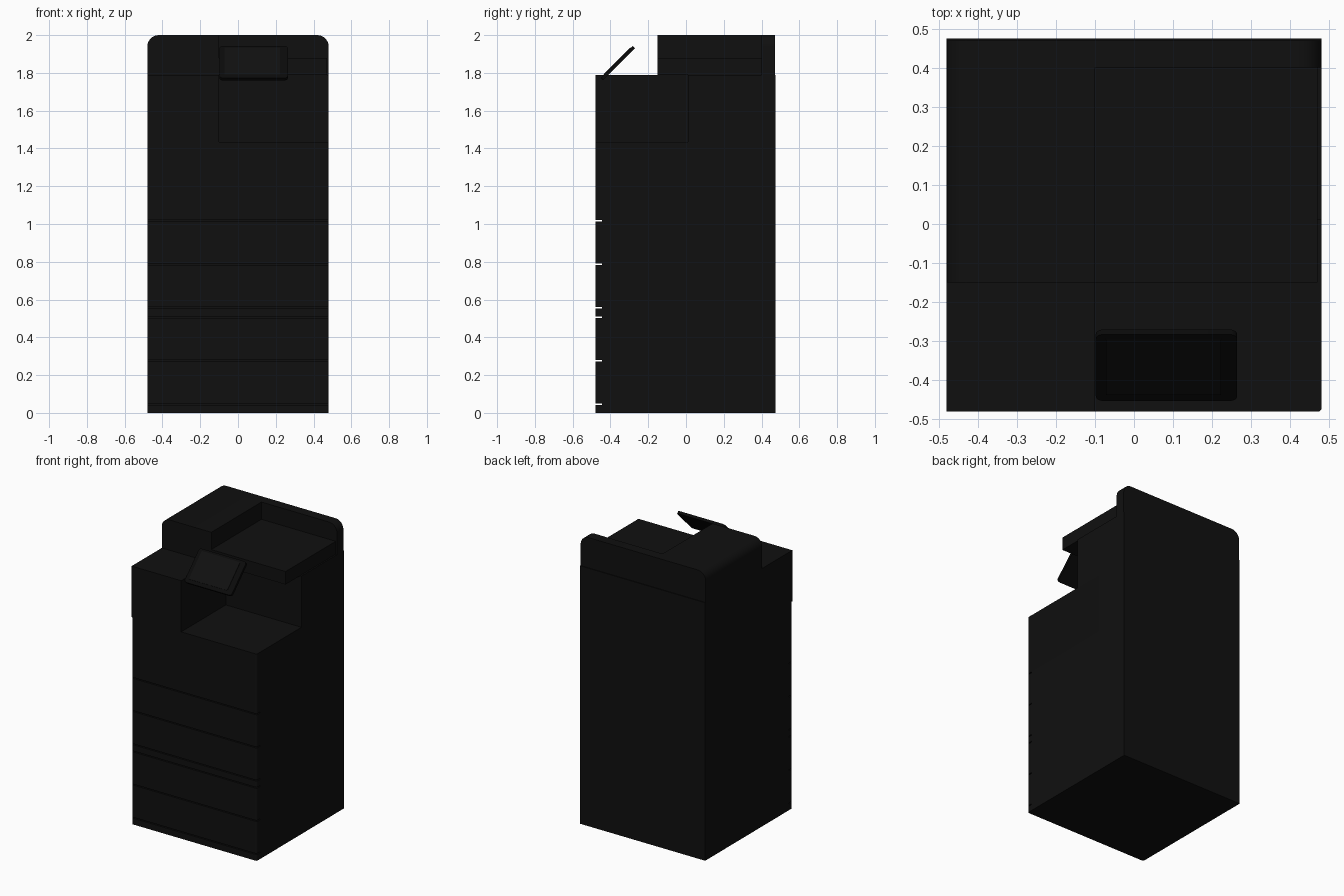
import bpy, bmesh, math
from mathutils import Matrix, Vector

if "Cube" in bpy.data.objects:
    bpy.data.objects.remove(bpy.data.objects["Cube"], do_unlink=True)


def material(name, value):
    m = bpy.data.materials.new(name)
    m.use_nodes = True
    colour = (value, value, value, 1)
    m.diffuse_color = colour
    m.node_tree.nodes["Principled BSDF"].inputs["Base Color"].default_value = colour
    return m


BODY = material("black casing", 0.005)
PANEL = material("dark panel", 0.003)


def finish(name, bm, mat):
    bmesh.ops.recalc_face_normals(bm, faces=bm.faces)
    mesh = bpy.data.meshes.new(name)
    bm.to_mesh(mesh)
    bm.free()
    mesh.materials.append(mat)
    obj = bpy.data.objects.new(name, mesh)
    bpy.context.collection.objects.link(obj)
    return obj


def smooth(obj):
    bpy.ops.object.select_all(action="DESELECT")
    obj.select_set(True)
    bpy.context.view_layer.objects.active = obj
    bpy.ops.object.shade_smooth_by_angle(angle=math.radians(35))


def box(name, x, y, z, mat=BODY, round_edge=None, radius=0.01):
    """Box from ranges; round_edge(midpoint, direction) picks edges to round."""
    bm = bmesh.new()
    lo, hi = Vector((x[0], y[0], z[0])), Vector((x[1], y[1], z[1]))
    bmesh.ops.create_cube(bm, size=1)
    for v in bm.verts:
        v.co = Vector((a + b) / 2 + c * (b - a) for a, b, c in zip(lo, hi, v.co))
    if round_edge:
        mid = (lo + hi) / 2
        edges = []
        for e in bm.edges:
            a, b = e.verts[0].co, e.verts[1].co
            if round_edge((a + b) / 2 - mid, b - a):
                edges.append(e)
        bmesh.ops.bevel(bm, geom=edges, offset=radius, segments=6,
                        profile=0.5, affect="EDGES")
    obj = finish(name, bm, mat)
    if round_edge:
        smooth(obj)
    return obj


def front_uprights(m, d):
    return abs(d.z) > 1e-4 and m.y < 0


def top_sides(m, d):
    return abs(d.y) > 1e-4 and m.z > 0


def top_left(m, d):
    return top_sides(m, d) and m.x < 0


def uprights(m, d):
    return abs(d.z) > 1e-4


W, F, B = 0.48, -0.48, 0.475          # half width, front, back
NOTCH_X, NOTCH_Y = -0.1, 0.01         # output recess walls
TRAY_Z, BODY_Z, TOP_Z = 1.435, 1.79, 2.0
DRAWER_TOP = 1.02

# Cabinet core behind the drawers, and the engine housing above them
box("cabinet_core", (-W, W), (-0.445, B), (0, DRAWER_TOP))
box("engine_housing", (-W, W), (F, B), (DRAWER_TOP, TRAY_Z),
    round_edge=front_uprights)

# Drawer fronts separated by narrow shadow gaps
levels = (0, 0.05, 0.28, 0.51, 0.56, 0.79, DRAWER_TOP)
names = ("plinth", "drawer_front", "drawer_front", "divider_rail",
         "drawer_front", "drawer_front")
for name, low, high in zip(names, levels, levels[1:]):
    box(name, (-W, W), (F, -0.44), (low, high - 0.007),
        round_edge=front_uprights)

# Walls around the output recess, which is open to the front and one side
box("recess_side_tower", (-W, NOTCH_X), (F, NOTCH_Y), (TRAY_Z, BODY_Z))
box("rear_housing", (-W, W), (NOTCH_Y, B), (TRAY_Z, BODY_Z))

# Document feeder: tall end block, low tray and rear hinge cover
LID_FRONT, RIM = -0.15, 0.40
box("feeder_block", (-W, NOTCH_X), (LID_FRONT, RIM), (BODY_Z, TOP_Z),
    round_edge=top_left, radius=0.06)
box("feeder_tray", (NOTCH_X, 0.47), (LID_FRONT, RIM), (BODY_Z, 1.88))
box("hinge_cover", (-W, W), (RIM, 0.47), (BODY_Z, TOP_Z),
    round_edge=top_sides, radius=0.06)

# Tilted control panel with a thin screen plate
tilt = (Matrix.Translation((0.083, -0.362, 1.852))
        @ Matrix.Rotation(math.radians(45), 4, "X"))
panel = box("control_panel", (-0.181, 0.181), (-0.12, 0.12), (-0.01, 0.008),
            PANEL, uprights, 0.018)
screen = box("control_screen", (-0.155, 0.14), (-0.095, 0.105), (0.008, 0.011),
             BODY)
for part in (panel, screen):
    part.matrix_world = tilt
